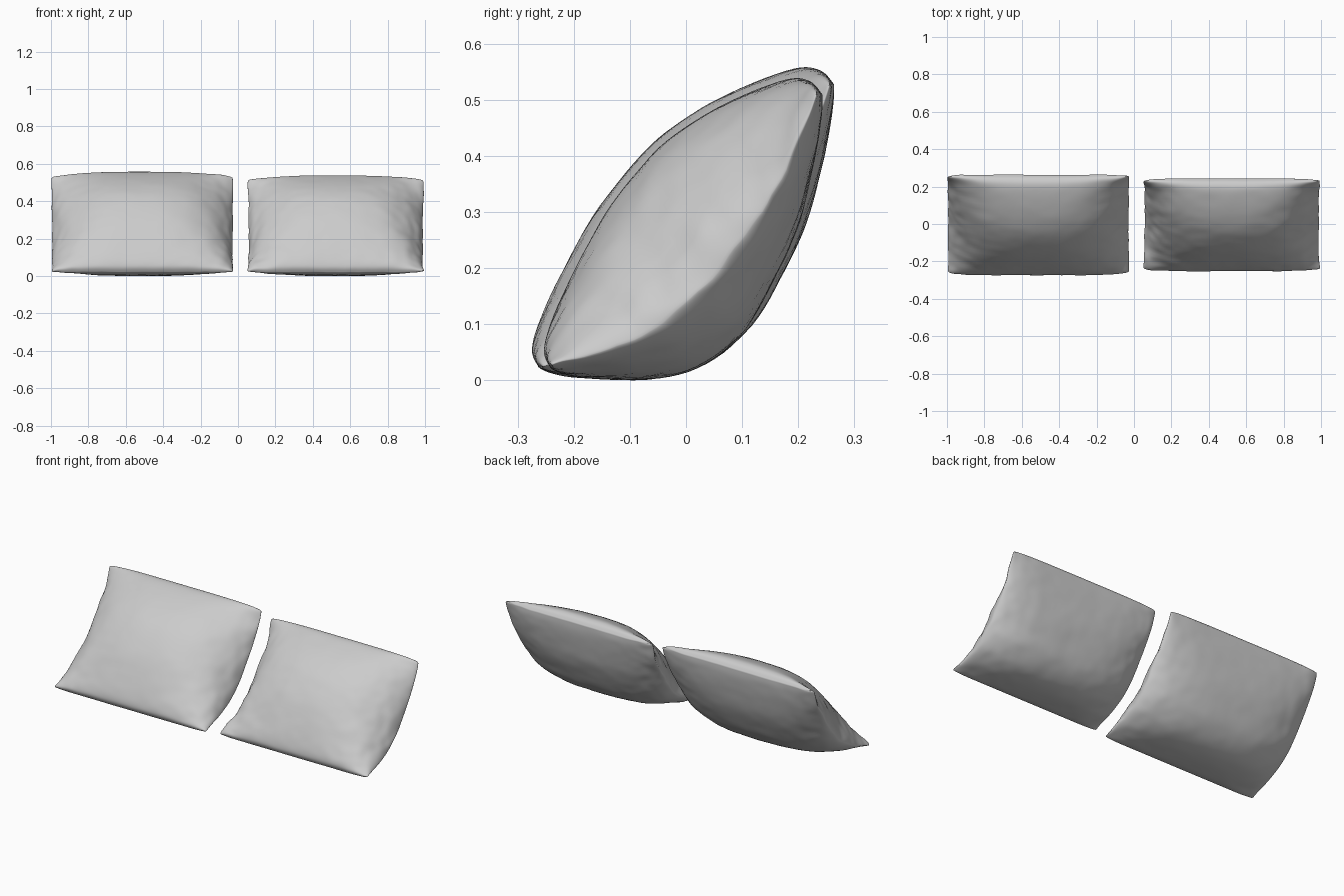
import bpy, bmesh, math
from mathutils import Vector, noise

if "Cube" in bpy.data.objects:
    bpy.data.objects.remove(bpy.data.objects["Cube"])

# Side profiles (y, z) of a leaning cushion, from bottom seam to top seam
FRONT = [(-.256, .022), (-.268, .055), (-.25, .12), (-.2, .225), (-.14, .325),
         (-.07, .41), (0, .468), (.09, .518), (.19, .555), (.235, .552), (.258, .528)]
BACK = [(-.256, .022), (-.235, .013), (-.19, .005), (-.08, .001), (.02, .022),
        (.105, .085), (.165, .18), (.21, .28), (.24, .39), (.256, .48), (.258, .528)]
NU, NV = 60, 60


def sample(pts, t):
    """Smooth curve through the profile points."""
    f = t * (len(pts) - 1)
    i = min(int(f), len(pts) - 2)
    f -= i
    p = [Vector(pts[max(0, min(len(pts) - 1, i + k))]) for k in (-1, 0, 1, 2)]
    return 0.5 * (2 * p[1] + (p[2] - p[0]) * f
                  + (2 * p[0] - 5 * p[1] + 4 * p[2] - p[3]) * f * f
                  + (3 * p[1] - p[0] - 3 * p[2] + p[3]) * f ** 3)


def cushion(name, x0, x1, sy, sz, wrinkle, seed):
    bm = bmesh.new()
    cx, half = (x0 + x1) / 2, (x1 - x0) / 2

    def point(i, j, side):
        u = math.sin(math.pi / 2 * (2 * i / NU - 1))
        t = j / NV
        v = abs(2 * t - 1)
        f, b = sample(FRONT, t), sample(BACK, t)
        # side seam sags backwards, but meets the top rim at its crest
        seam = f.lerp(b, 0.68 - 0.45 * v ** 4 if t > .5 else 0.68 - 0.08 * v ** 4)
        # plump rim along top and bottom, softer taper towards the sides
        puff = max(0, 1 - abs(u) ** (2.7 + 4 * v ** 4)) ** (0.66 - 0.26 * v ** 4)
        yz = seam.lerp(f if side > 0 else b, puff)
        # sides pinch between the corners, and the corners are rounded
        pinch = 0.015 * math.sin(math.pi * t) * u * u + 0.06 * v ** 14 * u * u
        x = cx + half * u * (1 - pinch)
        yz.x -= 0.008 * abs(u) ** 16 * v ** 6 * (1 if t > .5 else -1)
        # soft creases, strongest near the side seams and the bottom
        p = Vector((x, yz.x * sy, yz.y * sz))
        n = noise.noise(Vector((x * 7 + seed, p.y * 9, p.z * 9)))
        n += 0.6 * noise.noise(Vector((x * 17, p.y * 20 + seed, p.z * 20)))
        amp = wrinkle * (0.3 + abs(u) ** 3) * (1 - 0.5 * t)
        p += Vector((0.4 * u, -0.6, 0.5)) * n * amp
        p.z = max(p.z, 0.0)
        return p

    # front and back cloth panels
    for side in (1, -1):
        g = [[bm.verts.new(point(i, j, side)) for j in range(NV + 1)]
             for i in range(NU + 1)]
        for i in range(NU):
            for j in range(NV):
                q = [g[i][j], g[i + 1][j], g[i + 1][j + 1], g[i][j + 1]]
                bm.faces.new(q if side > 0 else q[::-1])
    # sew the panels along the seam
    bmesh.ops.remove_doubles(bm, verts=bm.verts, dist=0.0002)
    bmesh.ops.recalc_face_normals(bm, faces=bm.faces)
    me = bpy.data.meshes.new(name)
    bm.to_mesh(me)
    bm.free()
    ob = bpy.data.objects.new(name, me)
    bpy.context.collection.objects.link(ob)
    for p in me.polygons:
        p.use_smooth = True
    return ob


cushion("left_cushion", -1.0, -0.022, 1.02, 1.0, 0.01, 3.1)
cushion("right_cushion", 0.05, 0.995, 0.94, 0.965, 0.013, 8.7)
